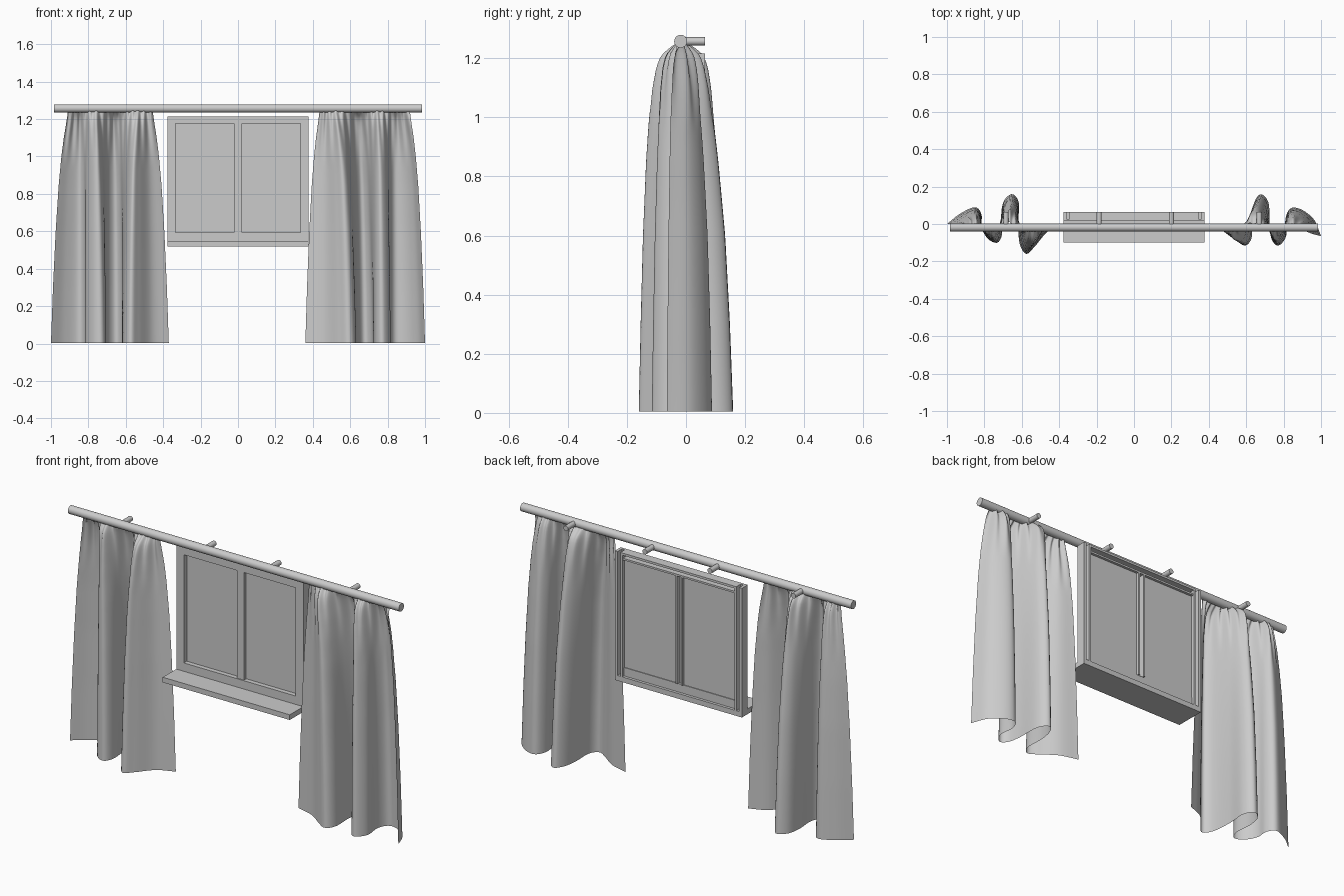
import bpy, bmesh, math
from mathutils import Vector

if "Cube" in bpy.data.objects:
    bpy.data.objects.remove(bpy.data.objects["Cube"])


def box(name, x0, x1, y0, y1, z0, z1):
    bpy.ops.mesh.primitive_cube_add(size=1, location=((x0 + x1) / 2, (y0 + y1) / 2, (z0 + z1) / 2))
    ob = bpy.context.object
    ob.name = name
    ob.scale = (x1 - x0, y1 - y0, z1 - z0)
    bpy.ops.object.transform_apply(location=False, rotation=False, scale=True)
    return ob


def rod(name, a, b, r, sides=24):
    a, b = Vector(a), Vector(b)
    d = b - a
    bpy.ops.mesh.primitive_cylinder_add(vertices=sides, radius=r, depth=d.length, location=(a + b) / 2,
                                        rotation=d.to_track_quat('Z', 'Y').to_euler())
    bpy.context.object.name = name
    bpy.ops.object.shade_smooth_by_angle()


def resample(pts, n):
    """Smooth curve through pts, as n + 1 evenly spaced points."""
    p = [Vector(q) for q in pts]
    p = [2 * p[0] - p[1]] + p + [2 * p[-1] - p[-2]]
    fine = []
    for i in range(1, len(p) - 2):
        a, b, c, d = p[i - 1:i + 3]
        for k in range(20):
            t = k / 20
            fine.append(0.5 * (2 * b + (c - a) * t + (2 * a - 5 * b + 4 * c - d) * t * t
                               + (3 * b - a - 3 * c + d) * t ** 3))
    fine.append(p[-2])
    acc = [0]
    for a, b in zip(fine, fine[1:]):
        acc.append(acc[-1] + (b - a).length)
    out, j = [], 0
    for i in range(n + 1):
        s = acc[-1] * i / n
        while j < len(fine) - 2 and acc[j + 1] < s:
            j += 1
        out.append(fine[j].lerp(fine[j + 1], (s - acc[j]) / (acc[j + 1] - acc[j])))
    return out


def interp(table, z):
    for a, b in zip(table, table[1:]):
        if z <= b[0]:
            t = (z - a[0]) / (b[0] - a[0])
            return [p + (q - p) * t for p, q in zip(a[1:], b[1:])]
    return table[-1][1:]


# height: front fold depth, back fold depth, gather towards the top line
SHAPE = [(0, 1, 1, 0), (0.3, .96, .93, .12), (0.6, .91, .83, .28), (0.85, .84, .69, .46),
         (1.0, .77, .59, .62), (1.1, .68, .54, .76), (1.17, .56, .49, .89), (1.21, .42, .42, .96),
         (1.235, .2, .25, 1), (1.25, .06, .1, 1)]


def curtain(name, hem, x0, x1):
    nu, nv = 110, 36
    base = resample(hem, nu)
    bm = bmesh.new()
    rows = []
    for j in range(nv + 1):
        z = 0.004 + 1.243 * (1 - (1 - j / nv) ** 1.5)
        front, back, g = interp(SHAPE, z)
        rip = 0.009 * max(0, (z - 0.95) / 0.3)
        row = []
        for i, q in enumerate(base):
            u = i / nu
            x = q.x + (x0 + (x1 - x0) * u - q.x) * g
            y = q.y * (front if q.y < 0 else back) - 0.018 * g ** 4
            y += rip * math.sin(u * 2 * math.pi * 14 + 1.5 * math.sin(9 * u))
            row.append(bm.verts.new((x, y, z)))
        rows.append(row)
    for a, b in zip(rows, rows[1:]):
        for i in range(nu):
            bm.faces.new((a[i], a[i + 1], b[i + 1], b[i]))
    me = bpy.data.meshes.new(name)
    bm.to_mesh(me)
    bm.free()
    for f in me.polygons:
        f.use_smooth = True
    bpy.context.collection.objects.link(bpy.data.objects.new(name, me))


# curtains, each draped from its hem outline
curtain("left_curtain", [(-1, 0), (-.93, .055), (-.85, .09), (-.815, .05), (-.815, -.02), (-.78, -.08),
                         (-.73, -.1), (-.705, -.05), (-.71, .05), (-.695, .125), (-.65, .16), (-.615, .11),
                         (-.62, 0), (-.61, -.11), (-.575, -.16), (-.53, -.12), (-.46, -.04), (-.37, 0)],
        -.91, -.455)
curtain("right_curtain", [(.36, .0), (.46, -.03), (.54, -.085), (.595, -.115), (.63, -.07), (.63, .04),
                          (.645, .12), (.68, .16), (.72, .11), (.725, -.02), (.74, -.09), (.775, -.115),
                          (.815, -.06), (.81, .03), (.84, .085), (.9, .075), (.965, .02), (1, -.065)],
        .435, .92)

# curtain rod and wall brackets
rod("curtain_rod", (-.985, -.018, 1.257), (.985, -.018, 1.257), .022)
for i, x in enumerate((-.685, -.187, .2, .67)):
    rod(f"rod_bracket_{i + 1}", (x, -.018, 1.257), (x, .065, 1.257), .014, 16)

# window frame: flat front boards with thin ribs behind
for s, side in ((-1, "left"), (1, "right")):
    box(f"{side}_stile", *sorted((s * .333, s * .378)), .015, .028, .548, 1.215)
    box(f"{side}_outer_rib", *sorted((s * .362, s * .378)), .028, .065, .548, 1.215)
    box(f"{side}_inner_rib", *sorted((s * .333, s * .345)), .028, .065, .548, 1.215)
    box(f"{side}_mullion_rib", *sorted((s * .012, s * .021)), .033, .06, .593, 1.178)
    box(f"{side}_glass", *sorted((s * .015, s * .34)), .040, .046, .59, 1.18)
box("top_rail", -.333, .333, .015, .028, 1.175, 1.215)
box("top_rail_upper_rib", -.333, .333, .028, .065, 1.203, 1.215)
box("top_rail_lower_rib", -.333, .333, .028, .06, 1.175, 1.185)
box("bottom_rail", -.333, .333, .015, .05, .548, .593)
box("mullion", -.021, .021, .02, .033, .593, 1.175)

# window sill
box("window_sill", -.378, .378, -.10, .065, .52, .548)
